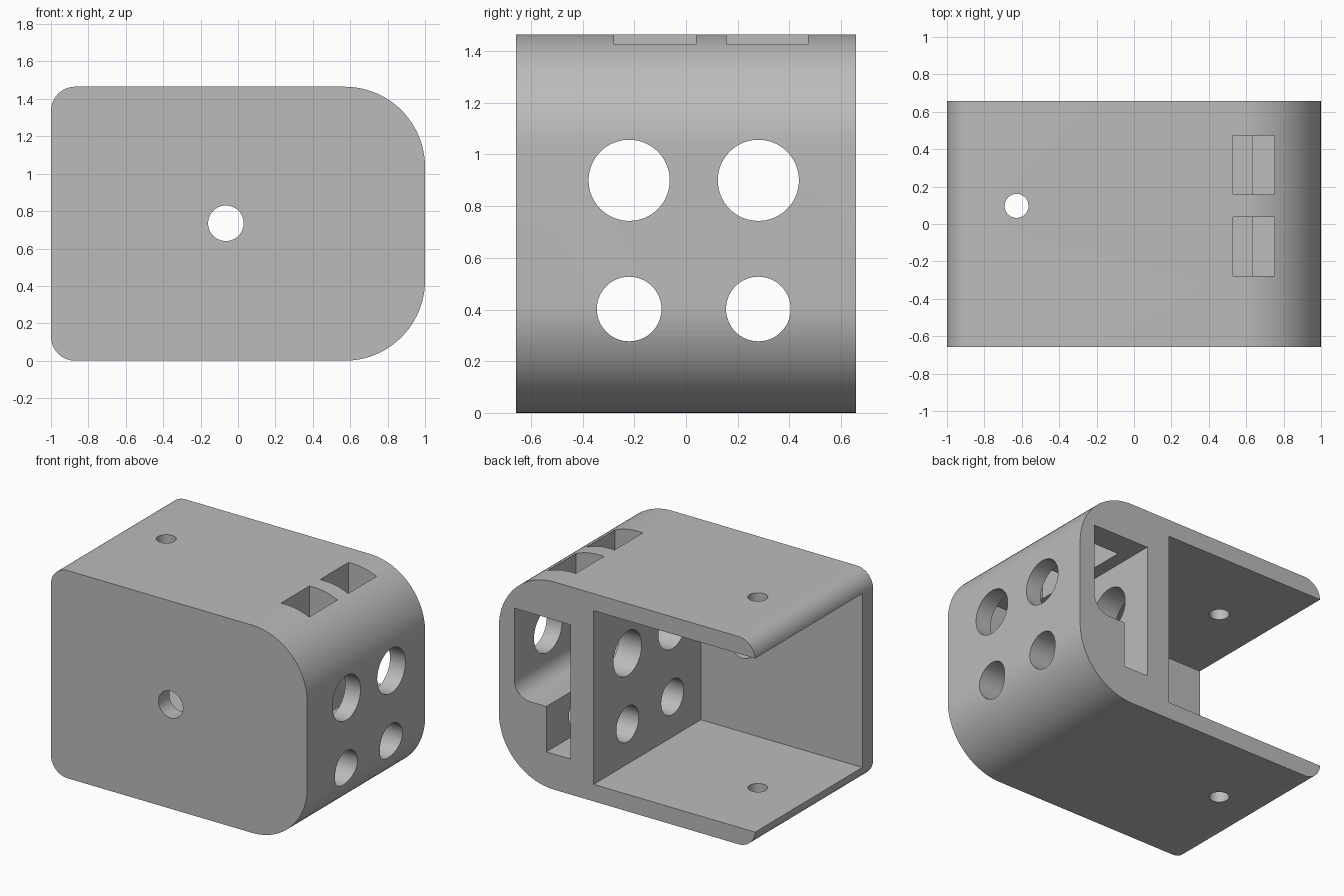
import bpy, bmesh
from math import pi, sin, cos, radians
from mathutils import Matrix, Vector

cube = bpy.data.objects.get("Cube")
if cube:
    bpy.data.objects.remove(cube, do_unlink=True)

W, D, H = 1.0, 0.657, 1.465     # half width, half depth, height
T = 0.12                        # wall thickness

gray = bpy.data.materials.new("plain gray")
gray.use_nodes = True
gray.diffuse_color = (0.5, 0.5, 0.5, 1)
gray.node_tree.nodes["Principled BSDF"].inputs["Base Color"].default_value = (0.5, 0.5, 0.5, 1)


def rounded(corners, steps=24):
    """Counter-clockwise outline from (x, z, radius) corners; radius 0 is sharp."""
    points = []
    for i, (x, z, r) in enumerate(corners):
        c = Vector((x, z))
        if r == 0:
            points.append(c)
            continue
        before = (Vector(corners[i - 1][:2]) - c).normalized() * r
        after = (Vector(corners[(i + 1) % len(corners)][:2]) - c).normalized() * r
        centre = c + before + after
        for k in range(steps + 1):
            a = pi / 2 * k / steps
            points.append(centre - after * cos(a) - before * sin(a))
    return points


def make_object(name, bm):
    bmesh.ops.recalc_face_normals(bm, faces=bm.faces)
    mesh = bpy.data.meshes.new(name)
    bm.to_mesh(mesh)
    bm.free()
    mesh.materials.append(gray)
    obj = bpy.data.objects.new(name, mesh)
    bpy.context.collection.objects.link(obj)
    return obj


def prism(name, outline, y0, y1):
    """Extrude an x-z outline along y."""
    bm = bmesh.new()
    face = bm.faces.new([bm.verts.new((p[0], y0, p[1])) for p in outline])
    top = bmesh.ops.extrude_face_region(bm, geom=[face])["geom"]
    moved = [v for v in top if isinstance(v, bmesh.types.BMVert)]
    bmesh.ops.translate(bm, verts=moved, vec=(0, y1 - y0, 0))
    return make_object(name, bm)


def box(name, x0, x1, y0, y1, z0, z1):
    return prism(name, [(x0, z0), (x1, z0), (x1, z1), (x0, z1)], y0, y1)


def drill(name, centre, radius, length, axis):
    turn = {"X": Matrix.Rotation(pi / 2, 4, "Y"),
            "Y": Matrix.Rotation(pi / 2, 4, "X"),
            "Z": Matrix.Identity(4)}[axis]
    bm = bmesh.new()
    bmesh.ops.create_cone(bm, cap_ends=True, segments=64, radius1=radius, radius2=radius,
                          depth=length, matrix=Matrix.Translation(centre) @ turn)
    return make_object(name, bm)


# Outer shell: small radii on the open end, large radii on the closed end
housing = prism("housing", rounded([(-W, 0, 0.13), (W, 0, 0.43),
                                    (W, H, 0.43), (-W, H, 0.13)]), -D, D)

# Main bay, open at the back and at one end
cutters = [box("main_bay", -1.5, 0.26, -D + T, 1, T, H - T)]

# Stepped side chamber, open at the back
chamber = rounded([(0.44, 0.25, 0), (0.63, 0.25, 0), (0.63, 0.57, 0),
                   (0.88, 0.57, 0.125), (0.88, 1.197, 0), (0.44, 1.197, 0)])
cutters.append(prism("side_chamber", chamber, -D + T, 1))

# Top slots into the chamber, and round openings through the end wall and divider
for y in (-0.12, 0.315):
    cutters.append(box("top_slot", 0.53, 0.75, y - 0.158, y + 0.158, 1.0, 1.8))
for y in (-0.22, 0.28):
    cutters.append(drill("upper_opening", (0.7, y, 0.9), 0.157, 1.2, "X"))
    cutters.append(drill("lower_opening", (0.7, y, 0.402), 0.125, 1.2, "X"))

# Cable hole in the front, fixing hole through top and bottom
cutters.append(drill("front_hole", (-0.065, -D, 0.735), 0.095, 0.6, "Y"))
cutters.append(drill("fixing_hole", (-0.628, 0.097, H / 2), 0.064, 2.0, "Z"))

# Cut everything out, then drop the cutters
bpy.ops.object.select_all(action="DESELECT")
housing.select_set(True)
bpy.context.view_layer.objects.active = housing
for cutter in cutters:
    cutter.hide_render = True
    mod = housing.modifiers.new(cutter.name, "BOOLEAN")
    mod.operation = "DIFFERENCE"
    mod.solver = "EXACT"
    mod.object = cutter
    bpy.ops.object.modifier_apply(modifier=mod.name)
    bpy.data.objects.remove(cutter, do_unlink=True)

bpy.ops.object.shade_smooth_by_angle(angle=radians(30))
